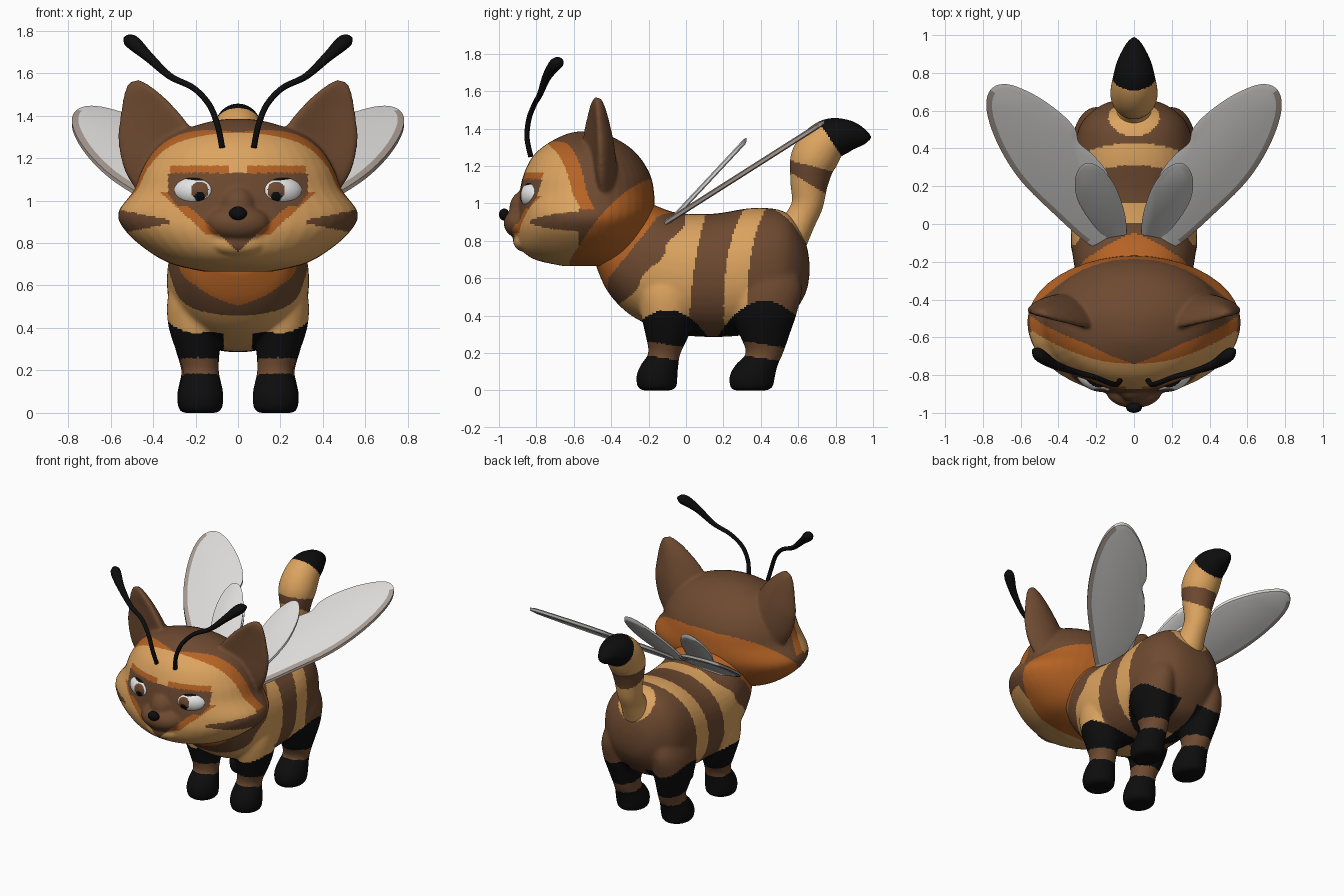
import bpy, bmesh, math
from mathutils import Vector, Matrix

if "Cube" in bpy.data.objects:
    bpy.data.objects.remove(bpy.data.objects["Cube"])

COLORS = {"tan fur": (.72, .37, .115), "brown fur": (.155, .068, .03), "orange fur": (.47, .125, .018),
          "black": (.004, .004, .004), "eye white": (.85, .85, .85),
          "wing grey": (.71, .70, .69), "wing rim": (.38, .32, .28)}
MATS = []
for n, c in COLORS.items():
    m = bpy.data.materials.new(n)
    m.diffuse_color = (*c, 1)
    m.use_nodes = True
    m.node_tree.nodes["Principled BSDF"].inputs["Base Color"].default_value = m.diffuse_color
    MATS.append(m)
TAN, BROWN, ORANGE, BLACK, WHITE, WING, RIM = range(7)


def spline(rows, n=6, closed=False):
    """Catmull-Rom interpolation of rows of numbers."""
    out, k = [], len(rows)
    for i in range(k if closed else k - 1):
        q = [rows[j % k] if closed else rows[max(0, min(k - 1, j))] for j in range(i - 1, i + 3)]
        for s in range(n):
            t = s / n
            out.append([.5 * (2 * b + (c - a) * t + (2*a - 5*b + 4*c - d) * t*t + (3*b - a - 3*c + d) * t**3)
                        for a, b, c, d in zip(*q)])
    return out if closed else out + [list(rows[-1])]


def add_loft(bm, rings):
    """Skin a list of point rings and cap both ends."""
    vs = [[bm.verts.new(p) for p in r] for r in rings]
    n = len(vs[0])
    for a, b in zip(vs, vs[1:]):
        for i in range(n):
            bm.faces.new((a[i], a[(i + 1) % n], b[(i + 1) % n], b[i]))
    bm.faces.new(vs[0][::-1])
    bm.faces.new(vs[-1])


def add_ball(bm, c, r, rot=0, u=32, v=24):
    mat = Matrix.Translation(c) @ Matrix.Rotation(rot, 4, 'Z') @ Matrix.Diagonal((*r, 1))
    bmesh.ops.create_uvsphere(bm, u_segments=u, v_segments=v, radius=1, matrix=mat)


def se(v, p):
    return math.copysign(abs(v) ** p, v)


ANG = [2 * math.pi * i / 40 for i in range(40)]


def finish(name, bm, rule, voxel=0, smooth=12):
    """Make an object, optionally fuse its shells, and colour faces by rule."""
    bmesh.ops.recalc_face_normals(bm, faces=bm.faces)
    me = bpy.data.meshes.new(name)
    bm.to_mesh(me)
    bm.free()
    ob = bpy.data.objects.new(name, me)
    bpy.context.collection.objects.link(ob)
    if voxel:
        r = ob.modifiers.new("fuse", 'REMESH')
        r.mode, r.voxel_size = 'VOXEL', voxel
        s = ob.modifiers.new("soften", 'SMOOTH')
        s.factor, s.iterations = .5, smooth
        dg = bpy.context.evaluated_depsgraph_get()
        me = bpy.data.meshes.new_from_object(ob.evaluated_get(dg))
        ob.modifiers.clear()
        ob.data = me
    me.materials.clear()
    idx = [rule(p.center) if callable(rule) else rule for p in me.polygons]
    used = sorted(set(idx))
    for i in used:
        me.materials.append(MATS[i])
    for p, i in zip(me.polygons, idx):
        p.material_index = used.index(i)
        p.use_smooth = True
    return ob


# Torso with legs
TORSO = [(-.48, .66, .85, .14), (-.42, .53, .95, .24), (-.32, .42, 1.0, .29), (-.2, .35, 1.0, .32),
         (-.05, .30, .95, .335), (.15, .285, .945, .33), (.35, .30, .975, .32), (.5, .34, .965, .295),
         (.58, .42, .91, .24), (.64, .52, .79, .15), (.66, .61, .69, .05)]
FRONT = [(0, .175, -.155, .075, .08), (.02, .175, -.155, .1, .105), (.08, .175, -.155, .107, .11),
         (.14, .175, -.14, .097, .1), (.2, .175, -.115, .085, .087), (.3, .19, -.1, .105, .118),
         (.42, .2, -.1, .13, .145), (.55, .2, -.1, .13, .16), (.7, .18, -.1, .1, .12)]
HIND = [(0, .18, .345, .08, .09), (.02, .18, .35, .1, .115), (.08, .18, .355, .107, .122),
        (.14, .18, .38, .097, .113), (.2, .18, .42, .087, .1), (.3, .19, .42, .105, .135),
        (.42, .2, .42, .125, .175), (.55, .2, .42, .12, .2), (.7, .17, .42, .1, .16)]
bm = bmesh.new()
add_loft(bm, [[(w * se(math.cos(a), .9), y, (b + t) / 2 + (t - b) / 2 * se(math.sin(a), .9)) for a in ANG]
              for y, b, t, w in spline(TORSO)])
for leg in (FRONT, HIND):
    for s in (-1, 1):
        add_loft(bm, [[(s * (cx + rx * math.cos(a)), cy + ry * math.sin(a), z) for a in ANG]
                      for z, cx, cy, rx, ry in spline(leg)])


def body_color(c):
    x, y, z = abs(c.x), c.y, c.z
    for cy, top in ((-.1, .43), (.42, .48)):
        d = y - cy
        if abs(d) < .25 and x > .065 and z < top - 3 * d * d or (z < .2 and abs(d) < .25):
            return BROWN if .17 < z + .15 * d < .245 else BLACK
    d = .78 * (y + .29) - .625 * (z - .755)
    if d < .07 * max(0, 1 - x / .2):
        return ORANGE
    if d < .145 + .012 * math.sin(38 * z) - .12 * max(0, z - .75):
        return BROWN
    if (c - Vector((0, .59, .91))).length < .14:
        return TAN
    k = max(0, (z - .35) / .6)
    if .02 + .09 * k * k < y < .2 + .1 * k ** 3 or y > .325 + .09 * k ** 3:
        return BROWN
    return TAN


finish("body_and_legs", bm, body_color, .0105, 14)

# Tail
TAIL = [(.54, .80, .11), (.61, .91, .085), (.65, 1.0, .085), (.66, 1.12, .103), (.685, 1.24, .125),
        (.76, 1.335, .115), (.86, 1.36, .09), (.95, 1.355, .045), (.99, 1.35, .008)]
path = spline(TAIL, 14)
rings = []
for i, (y, z, r) in enumerate(path):
    a, b = path[max(0, i - 1)], path[min(len(path) - 1, i + 1)]
    t = Vector((0, b[0] - a[0], b[1] - a[1])).normalized()
    n = Vector((0, -t.z, t.y))
    rings.append([Vector((r * math.cos(q), y, z)) + n * r * math.sin(q) for q in ANG])
bm = bmesh.new()
add_loft(bm, rings)


def tail_color(c):
    y, z = c.y, c.z
    if .83 * (y - .77) + .55 * (z - 1.345) > 0:
        return BLACK
    return BROWN if z + .27 * (y - .65) < 1.205 and z + .6 * (y - .65) > 1.11 else TAN


finish("tail", bm, tail_color, .009, 4)

# Head with muzzle and ears
HEAD = [(.665, -.66, -.40, .16), (.70, -.81, -.32, .31), (.76, -.885, -.25, .42), (.85, -.91, -.2, .525),
        (.94, -.90, -.17, .565), (1.05, -.89, -.17, .49), (1.15, -.87, -.19, .45), (1.25, -.82, -.25, .385),
        (1.32, -.74, -.33, .29), (1.37, -.64, -.43, .14), (1.385, -.57, -.5, .04)]
bm = bmesh.new()
add_loft(bm, [[(w * math.cos(a), -.52 + (b + .52 if math.sin(a) > 0 else -.52 - f) * math.sin(a), z) for a in ANG]
              for z, f, b, w in spline(HEAD)])
add_ball(bm, (0, -.88, .895), (.15, .095, .085))
add_ball(bm, (0, -.86, .97), (.085, .085, .1))
add_ball(bm, (0, -.86, .8), (.13, .065, .06))
EAR = [(.31, -.45, 1.08, .16, .06), (.345, -.46, 1.2, .19, .065), (.40, -.465, 1.33, .165, .055),
       (.44, -.475, 1.44, .115, .042), (.475, -.485, 1.52, .065, .03), (.495, -.49, 1.562, .025, .015)]
for s in (-1, 1):
    rings = []
    for cx, cy, z, w, th in spline(EAR):
        ring = []
        for a in ANG:
            u = w * math.cos(a)
            v = th * math.sin(a) - .3 * w * math.cos(a) ** 2 + .02
            ring.append((s * (cx + u * .95 - v * .25), cy + u * .25 + v, z - u * .3))
        rings.append(ring)
    add_loft(bm, rings)


def head_color(c):
    x, y, z = abs(c.x), c.y, c.z
    t = -.19 - y
    if z < 1.13 - .3 * t - 1.65 * t * abs(t) and y > -.62:
        return ORANGE
    if z > 1.385:
        return BROWN
    if y < -.7:                                   # face mask
        m = (z - .76) * 1.1
        if z < .99 and x < m or x < .33 - .8 * max(0, 1.03 - z) and .97 < z < 1.13:
            return BROWN
        if .84 < z < 1.04 and x < m + .06 or 1.12 < z < 1.165 and .04 < x < .32:
            return ORANGE
    if z < .97:                                   # cheeks
        if x > .32 and abs(z - .9) < .2 * (x - .32) + .008:
            return BROWN
        return TAN if y < -.57 else BROWN
    b = -.74 + .6 * x * x
    if y < b:
        return TAN
    return ORANGE if y < b + .07 * min(1, x / .25) else BROWN


finish("head", bm, head_color, .0095, 8)

# Nose
bm = bmesh.new()
add_ball(bm, (0, -.972, .94), (.042, .028, .032))
finish("nose", bm, BLACK)

# Eyes: iris, pupil and upper lid are face regions of the eyeball
for side, s in (("right", 1), ("left", -1)):
    bm = bmesh.new()
    add_ball(bm, (s * .205, -.815, 1.043), (.105, .066, .07), s * math.radians(24), 96, 72)

    def eye_color(c, s=s):
        dx, dz = c.x * s - .18, c.z - 1.043
        if dz > .052 + .12 * (dx - .02) * (dx > .02):
            return BLACK
        if math.hypot(dx, dz + .026) < .024:
            return BLACK
        return BROWN if math.hypot(dx, dz - .004) < .042 else WHITE

    finish(side + "_eye", bm, eye_color)

# Antennae
ANT = [(.075, -.83, 1.25, .014), (.095, -.85, 1.35, .014), (.135, -.84, 1.45, .014), (.21, -.81, 1.53, .014),
       (.32, -.78, 1.585, .016), (.42, -.745, 1.675, .024), (.485, -.705, 1.735, .034),
       (.515, -.68, 1.755, .03), (.535, -.665, 1.765, .008)]
for side, s in (("right", 1), ("left", -1)):
    pts = spline(ANT, 6)
    rings = []
    for i, p in enumerate(pts):
        d = Vector(pts[min(len(pts) - 1, i + 1)][:3]) - Vector(pts[max(0, i - 1)][:3])
        u = d.cross(Vector((0, 1, 0))).normalized()
        v = d.cross(u).normalized()
        ring = [Vector(p[:3]) + p[3] * (u * math.cos(a) + v * math.sin(a)) for a in ANG[::3]]
        rings.append([(s * q.x, q.y, q.z) for q in ring])
    bm = bmesh.new()
    add_loft(bm, rings)
    finish(side + "_antenna", bm, BLACK)

# Wings: flat outlines seen from above, raised onto a sloping plane
BIG = [(.17, -.12), (.25, -.1), (.42, .05), (.6, .23), (.72, .42), (.78, .6), (.76, .71), (.67, .74), (.52, .68),
       (.38, .58), (.31, .5), (.29, .43), (.21, .36), (.13, .25), (.1, .1), (.12, -.05)]
SMALL = [(.06, -.1), (.13, -.09), (.22, 0), (.3, .13), (.31, .25), (.26, .32), (.18, .3), (.1, .2), (.05, .06), (.04, -.05)]
for part, outline, z0, slope, rim in (("large", BIG, .966, .635, .03), ("small", SMALL, .995, 1.07, .015)):
    for side, s in (("right", 1), ("left", -1)):
        bm = bmesh.new()
        pts = spline(outline, 5, True)
        lo, hi = [[bm.verts.new((s * x, y, z0 + slope * y + h)) for x, y in pts] for h in (-.01, .01)]
        caps = [bm.faces.new(lo[::-1]), bm.faces.new(hi)]
        for i in range(len(pts)):
            j = (i + 1) % len(pts)
            bm.faces.new((lo[i], lo[j], hi[j], hi[i]))
        bmesh.ops.recalc_face_normals(bm, faces=bm.faces)
        bmesh.ops.inset_region(bm, faces=caps, thickness=rim, depth=.006)
        broad = max(f.calc_area() for f in bm.faces) * .5
        centers = [f.calc_center_median() for f in bm.faces if f.calc_area() > broad]

        def wing_color(c, s=s, centers=centers, part=part):
            outer = (s * c.x - .2) * .85 - (c.y + .12) * .54 > .02
            flat = any((c - q).length < .12 for q in centers)
            return RIM if part == "large" and outer and not flat else WING

        ob = finish(f"{side}_{part}_wing", bm, wing_color)
        bpy.ops.object.select_all(action='DESELECT')
        ob.select_set(True)
        bpy.context.view_layer.objects.active = ob
        bpy.ops.object.shade_smooth_by_angle(angle=math.radians(35))
